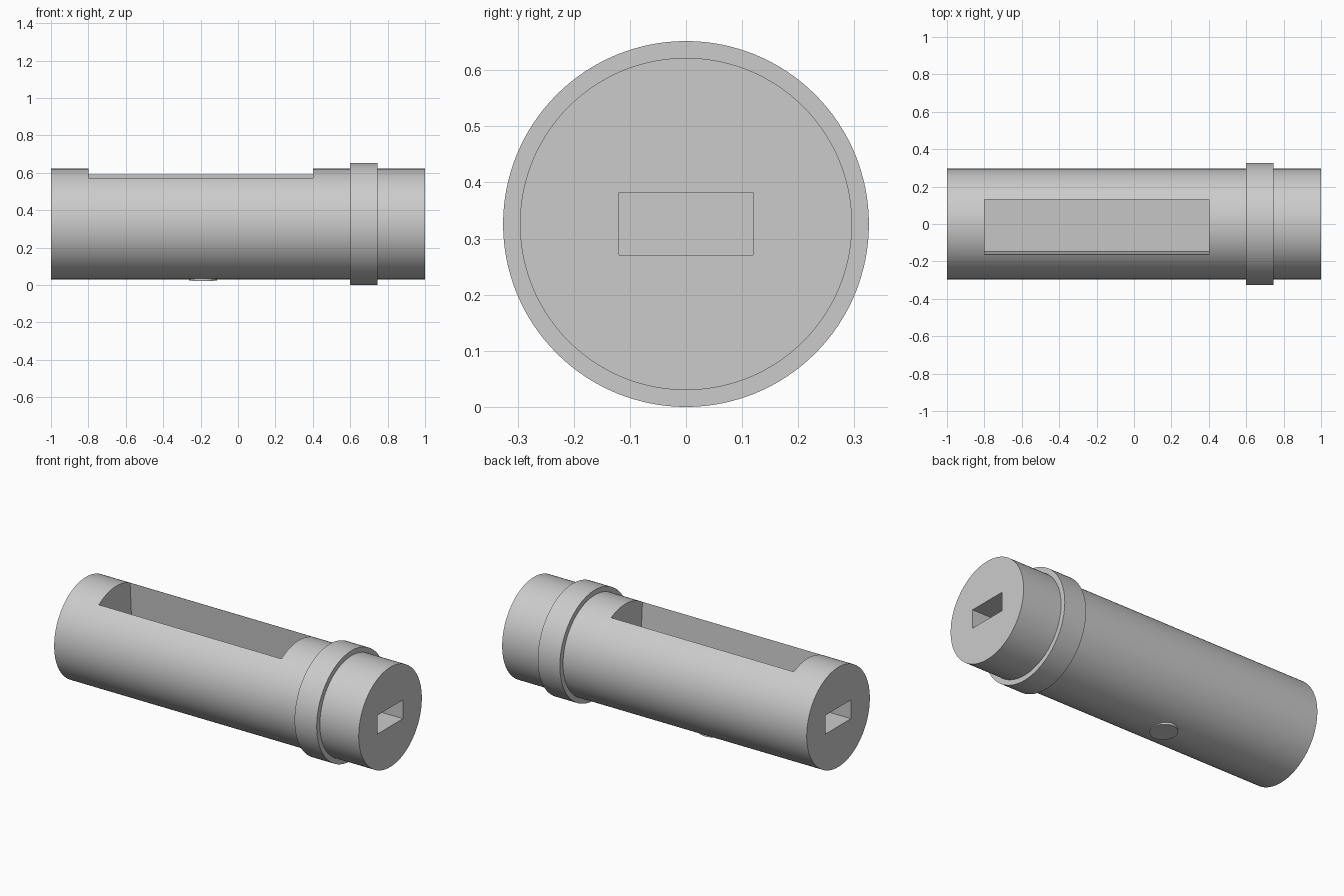
import bpy
import math
from mathutils import Matrix

if "Cube" in bpy.data.objects:
    bpy.data.objects.remove(bpy.data.objects["Cube"], do_unlink=True)

AXIS_Z = 0.326
BODY_R = 0.296
COLLAR_R = 0.326
TILT = math.radians(3.55)

grey = bpy.data.materials.new("plain_grey")
grey.use_nodes = True
grey.diffuse_color = (0.6, 0.6, 0.6, 1)
grey.node_tree.nodes["Principled BSDF"].inputs["Base Color"].default_value = (0.6, 0.6, 0.6, 1)

# Tilted frame shared by the pocket and the button
tilted = Matrix.Translation((0, 0, AXIS_Z)) @ Matrix.Rotation(TILT, 4, "X")


def finish(name, smooth=True):
    ob = bpy.context.object
    ob.name = ob.data.name = name
    ob.data.materials.clear()
    ob.data.materials.append(grey)
    if smooth:
        bpy.ops.object.shade_smooth_by_angle(angle=math.radians(30))
    return ob


def x_cylinder(name, radius, x0, x1):
    bpy.ops.mesh.primitive_cylinder_add(
        vertices=128, radius=radius, depth=x1 - x0,
        location=((x0 + x1) / 2, 0, AXIS_Z), rotation=(0, math.pi / 2, 0))
    return finish(name)


def box(name, low, high, frame):
    bpy.ops.mesh.primitive_cube_add(size=1)
    ob = finish(name, smooth=False)
    size = [b - a for a, b in zip(low, high)]
    mid = [(a + b) / 2 for a, b in zip(low, high)]
    ob.data.transform(frame @ Matrix.Translation(mid) @ Matrix.Diagonal((*size, 1)))
    return ob


def cut(target, cutter):
    cutter.hide_render = True
    bpy.context.view_layer.update()
    mod = target.modifiers.new("cut", "BOOLEAN")
    mod.operation = "DIFFERENCE"
    mod.solver = "EXACT"
    mod.object = cutter
    bpy.ops.object.select_all(action="DESELECT")
    target.select_set(True)
    bpy.context.view_layer.objects.active = target
    bpy.ops.object.modifier_apply(modifier=mod.name)
    bpy.data.objects.remove(cutter, do_unlink=True)


# Main barrel
body = x_cylinder("barrel", BODY_R, -1, 1)

# Long open pocket, floor level with the barrel axis
cut(body, box("pocket_cutter", (-0.8, -0.147, 0), (0.4, 0.147, 0.5), tilted))

# Blind rectangular slot in each end
level = Matrix.Translation((0, 0, AXIS_Z))
for side in (-1, 1):
    x0, x1 = sorted((side * 0.83, side * 1.1))
    cut(body, box("slot_cutter", (x0, -0.119, -0.055), (x1, 0.119, 0.056), level))
bpy.ops.object.shade_smooth_by_angle(angle=math.radians(30))

# Raised collar ring
collar = x_cylinder("collar", COLLAR_R, 0.6, 0.745)
cut(collar, x_cylinder("collar_bore", BODY_R - 0.004, 0.5, 0.9))
bpy.ops.object.shade_smooth_by_angle(angle=math.radians(30))

# Round button on the underside
bpy.ops.mesh.primitive_cylinder_add(vertices=64, radius=0.075, depth=0.04)
button = finish("button")
button.data.transform(tilted @ Matrix.Translation((-0.187, 0, -0.281)))
